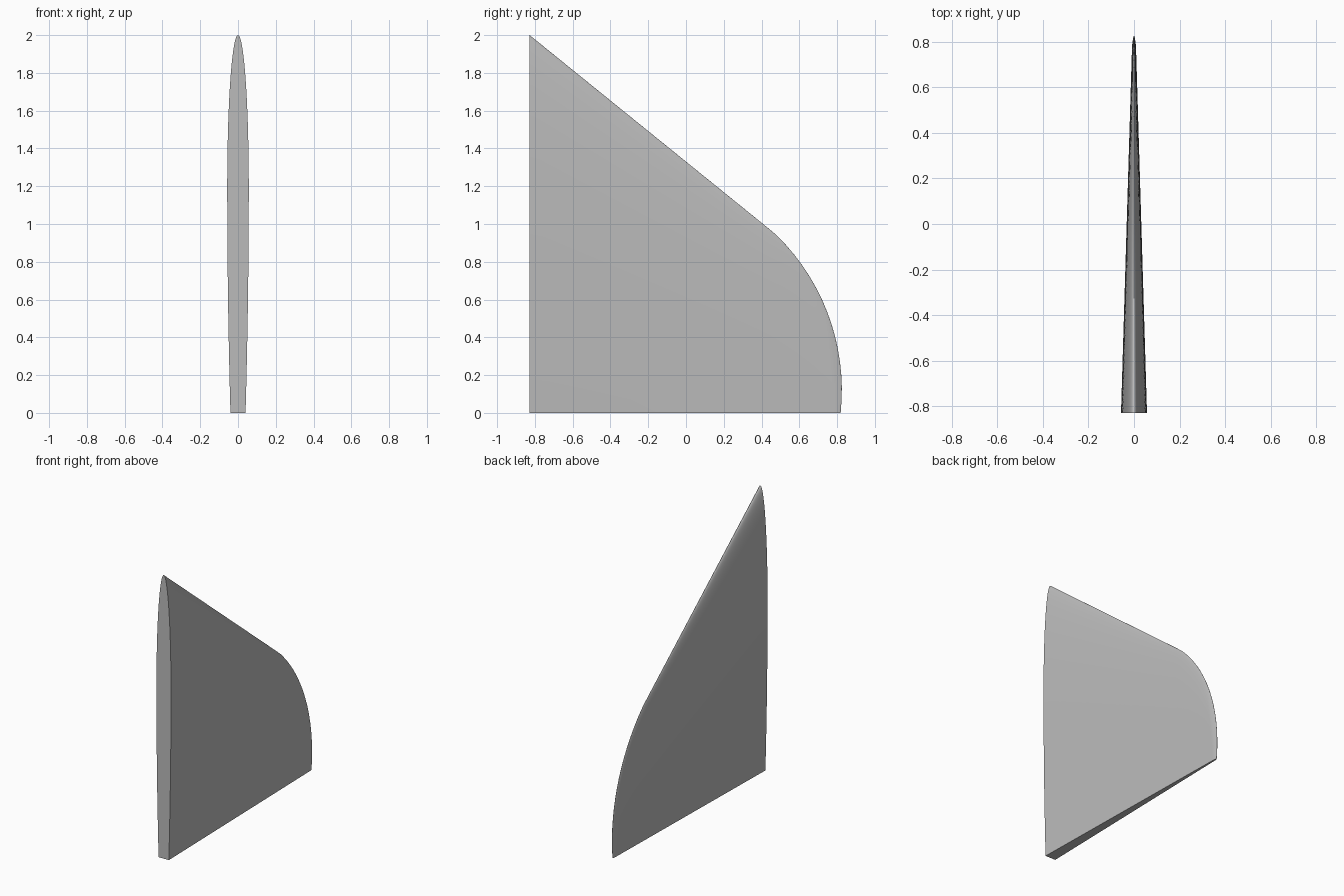
import bpy, bmesh, math

if "Cube" in bpy.data.objects:
    bpy.data.objects.remove(bpy.data.objects["Cube"], do_unlink=True)

FRONT, TOP = -0.828, 2.0          # flat front face and tip height
KINK_Y, KINK_Z = 0.47, 0.95       # straight edge meets the rounded edge
ARC_Y, ARC_Z, ARC_R = -0.323, 0.12, 1.148
ROWS, COLS = 48, 40


def edge_y(z):
    """Outline of the fin: how far back it reaches at a height."""
    if z > KINK_Z:
        return FRONT + (TOP - z) / (TOP - KINK_Z) * (KINK_Y - FRONT)
    return ARC_Y + math.sqrt(ARC_R ** 2 - (z - ARC_Z) ** 2)


def top_z(y):
    """Outline of the fin: how high it reaches at a depth."""
    if y < KINK_Y:
        return TOP - (y - FRONT) / (KINK_Y - FRONT) * (TOP - KINK_Z)
    return ARC_Z + math.sqrt(max(0, ARC_R ** 2 - (y - ARC_Y) ** 2))


def half_width(y, z):
    """Tapering aerofoil section with a rounded rim."""
    d = max(0, 1 - z / top_z(y))
    if d < 0.4:
        f = math.sqrt(max(0, 1 - ((0.4 - d) / 0.4) ** 2))
    else:
        f = 1 - 0.3 * ((d - 0.4) / 0.6) ** 2
    rim = math.sqrt(min(1, max(0, edge_y(z) - y) / 0.04))
    return (0.057 - 0.03 * (y - FRONT)) * min(f, rim)


def add_grid(bm, rows):
    """Skin neighbouring rows of points with quads."""
    verts = [[bm.verts.new(p) for p in row] for row in rows]
    for a, b in zip(verts, verts[1:]):
        for j in range(len(a) - 1):
            bm.faces.new((a[j], a[j + 1], b[j + 1], b[j]))


# Left half of the fin: curved side, flat front and flat base
side = []
for i in range(ROWS + 1):
    z = TOP * (1 - (1 - i / ROWS) ** 1.7)
    row = []
    for j in range(COLS + 1):
        y = FRONT + (edge_y(z) - FRONT) * (1 - (1 - j / COLS) ** 2.5)
        row.append((0 if j == COLS else half_width(y, z), y, z))
    side.append(row)

bm = bmesh.new()
add_grid(bm, side)
add_grid(bm, [[(0, y, z), (x, y, z)] for x, y, z in (r[0] for r in side)])
base = side[0]
add_grid(bm, [[(0, y, z) for x, y, z in base], base][::-1])
bmesh.ops.remove_doubles(bm, verts=bm.verts, dist=0.00002)
mesh = bpy.data.meshes.new("fin")
bm.to_mesh(mesh)
bm.free()

fin = bpy.data.objects.new("fin", mesh)
bpy.context.collection.objects.link(fin)

# Plain grey finish
grey = bpy.data.materials.new("light_grey")
grey.use_nodes = True
colour = (0.5, 0.5, 0.5, 1)
grey.diffuse_color = colour
grey.node_tree.nodes["Principled BSDF"].inputs["Base Color"].default_value = colour
mesh.materials.append(grey)

# Smooth sides with crisp front and base borders
bpy.ops.object.select_all(action="DESELECT")
fin.select_set(True)
bpy.context.view_layer.objects.active = fin
bpy.ops.object.shade_smooth_by_angle(angle=math.radians(40))

# Right half
mirror = fin.modifiers.new("mirror", "MIRROR")
mirror.use_axis[0] = True
mirror.merge_threshold = 0.00002
